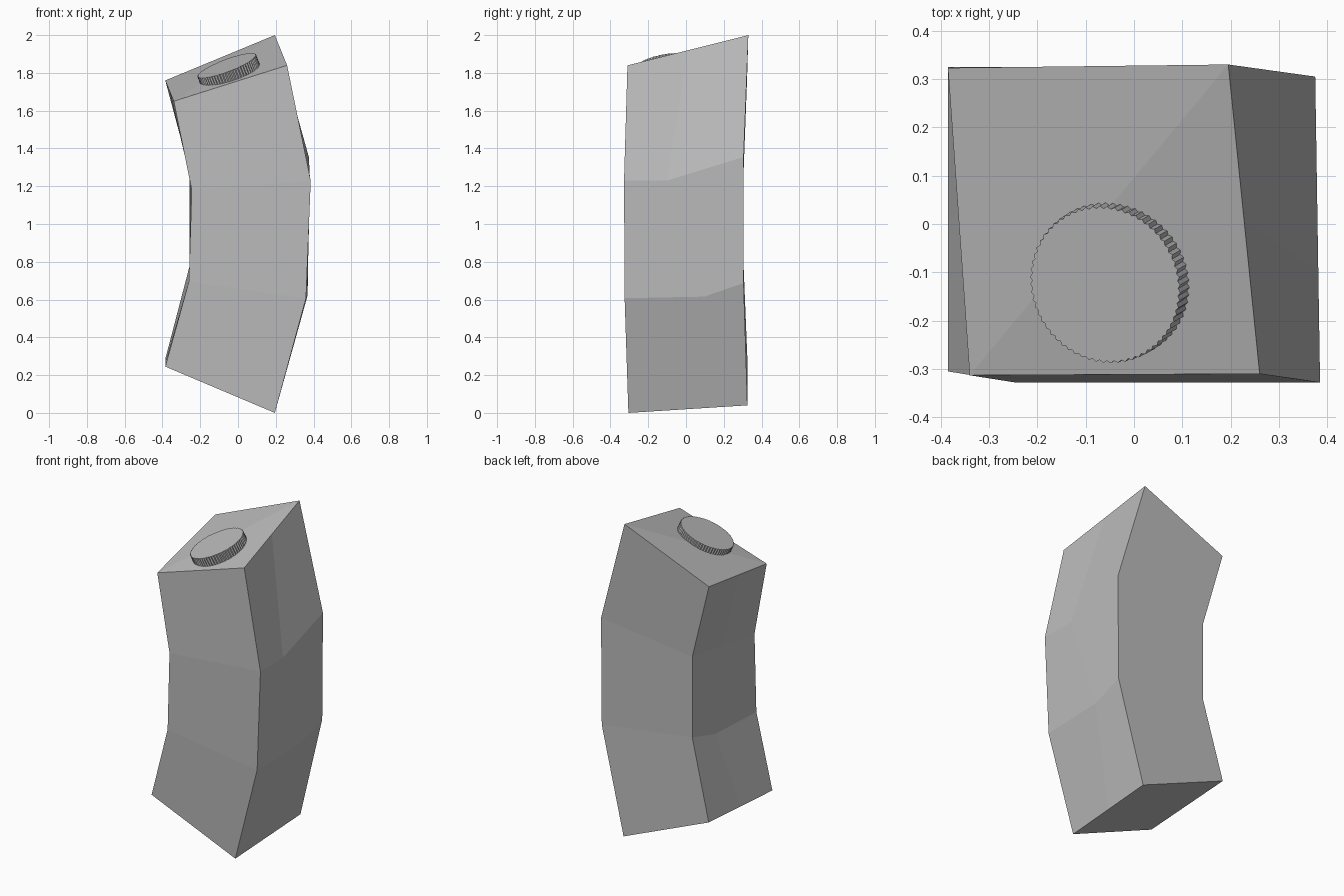
import bpy
import bmesh
import math
from mathutils import Vector

default_cube = bpy.data.objects.get("Cube")
if default_cube:
    bpy.data.objects.remove(default_cube, do_unlink=True)

# One plain grey for the whole model
GREY = (0.5, 0.5, 0.5, 1.0)
grey = bpy.data.materials.new("plain grey")
grey.use_nodes = True
grey.diffuse_color = GREY
grey.node_tree.nodes["Principled BSDF"].inputs["Base Color"].default_value = GREY


def finish(name, bm):
    """Turn a bmesh into a flat shaded object in the scene."""
    bmesh.ops.recalc_face_normals(bm, faces=bm.faces)
    mesh = bpy.data.meshes.new(name)
    bm.to_mesh(mesh)
    bm.free()
    mesh.materials.append(grey)
    obj = bpy.data.objects.new(name, mesh)
    bpy.context.collection.objects.link(obj)
    return obj


def side_point(front, back, fraction, sag):
    """A point part way along a side seam, dropped by the sag."""
    point = Vector(front).lerp(Vector(back), fraction)
    point.z -= sag
    return point


def cross_section(bm, front_left, front_right, back_right, back_left,
                  right_kink=(0.5, 0), left_kink=(0.5, 0)):
    """A six point ring: four corners and one kink on each side."""
    points = [front_left, front_right,
              side_point(front_right, back_right, *right_kink),
              back_right, back_left,
              side_point(front_left, back_left, *left_kink)]
    return [bm.verts.new(point) for point in points]


# Bent square column: four tilted cross-sections joined in order
bm = bmesh.new()
bottom = cross_section(
    bm, (-.385, -.305, .245), (.195, -.305, 0), (.205, .325, .04), (-.385, .325, .285))
lower = cross_section(
    bm, (-.26, -.325, .695), (.36, -.325, .607), (.37, .305, .687), (-.257, .305, .775),
    right_kink=(.67, .045), left_kink=(.64, .035))
upper = cross_section(
    bm, (-.245, -.328, 1.18), (.385, -.328, 1.23), (.375, .305, 1.355), (-.257, .305, 1.28),
    right_kink=(.36, .045))
top = cross_section(
    bm, (-.34, -.313, 1.65), (.26, -.31, 1.84), (.195, .33, 2), (-.385, .323, 1.76))

rings = [bottom, lower, upper, top]
for below, above in zip(rings, rings[1:]):
    count = len(below)
    for i in range(count):
        j = (i + 1) % count
        bm.faces.new((below[i], below[j], above[j], above[i]))
# Caps, folded along the diagonal from front left to back right
for ring in (bottom, top):
    bm.faces.new(ring[:4])
    bm.faces.new([ring[0]] + ring[3:])
finish("bent_column", bm)

# Knurled disc lying on the sloping top
TEETH = 64
RADIUS = .166
NOTCH = .005
HEIGHT = .042
SINK = .03
bm = bmesh.new()
rim = []
for i in range(TEETH * 2):
    angle = math.pi * i / TEETH
    radius = RADIUS - NOTCH * (i % 2)
    rim.append(bm.verts.new((radius * math.cos(angle), radius * math.sin(angle), -SINK)))
base = bm.faces.new(rim)
raised = bmesh.ops.extrude_face_region(bm, geom=[base], use_keep_orig=True)
moved = [v for v in raised["geom"] if isinstance(v, bmesh.types.BMVert)]
bmesh.ops.translate(bm, verts=moved, vec=(0, 0, HEIGHT + SINK))
disc = finish("knurled_disc", bm)
slope_normal = Vector((-.38, -.22, 1))
disc.rotation_euler = slope_normal.to_track_quat("Z", "Y").to_euler()
disc.location = (-.045, -.117, 1.8)
